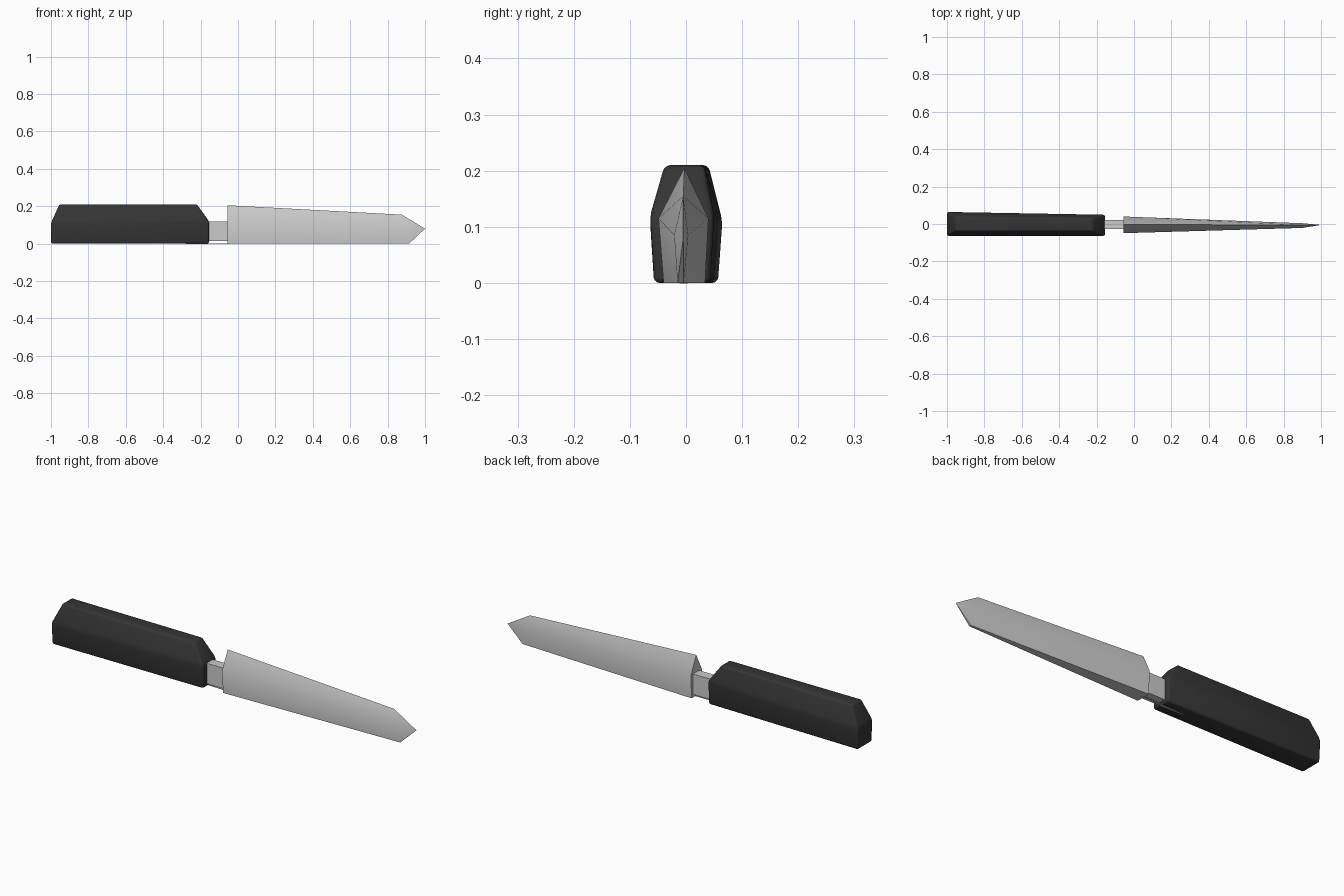
import bpy, bmesh, math

if "Cube" in bpy.data.objects:
    bpy.data.objects.remove(bpy.data.objects["Cube"])


def make_object(name, bm, material=None, bevel=0.0, angle=40):
    bmesh.ops.recalc_face_normals(bm, faces=bm.faces)
    mesh = bpy.data.meshes.new(name)
    bm.to_mesh(mesh)
    bm.free()
    obj = bpy.data.objects.new(name, mesh)
    bpy.context.collection.objects.link(obj)
    if material:
        mesh.materials.append(material)
    bpy.ops.object.select_all(action='DESELECT')
    obj.select_set(True)
    bpy.context.view_layer.objects.active = obj
    if bevel:
        mod = obj.modifiers.new("soft_edges", 'BEVEL')
        mod.width = bevel
        mod.segments = 3
        mod.limit_method = 'ANGLE'
        mod.angle_limit = math.radians(15)
        bpy.ops.object.modifier_apply(modifier=mod.name)
    bpy.ops.object.shade_smooth_by_angle(angle=math.radians(angle))
    return obj


def section(bm, levels):
    """Closed ring from (x, y_min, y_max, z) levels, bottom to top."""
    front = [bm.verts.new((x, a, z)) for x, a, b, z in levels]
    back = [f if a == b else bm.verts.new((x, b, z))
            for f, (x, a, b, z) in zip(front, levels)]
    return front, back


def loft(start, end):
    bm = bmesh.new()
    ends = [section(bm, start), section(bm, end)]
    (f0, b0), (f1, b1) = ends
    count = len(start)
    for i in range(count - 1):
        bm.faces.new((f0[i], f1[i], f1[i + 1], f0[i + 1]))
        bm.faces.new((b0[i], b0[i + 1], b1[i + 1], b1[i]))
        for f, b in ends:
            ring = [f[i], b[i], b[i + 1], f[i + 1]]
            bm.faces.new(list(dict.fromkeys(ring)))
    bm.faces.new((f0[0], b0[0], b1[0], f1[0]))
    if f0[-1] is not b0[-1]:
        bm.faces.new((f0[-1], f1[-1], b1[-1], b0[-1]))
    return bm, ends


black = bpy.data.materials.new("handle_black")
black.diffuse_color = (0.035, 0.035, 0.035, 1)
black.use_nodes = True
black.node_tree.nodes["Principled BSDF"].inputs["Base Color"].default_value = black.diffuse_color

# Handle: six-sided grip with sloped upper ends, slightly tapered
bm, _ = loft(
    [(-1, -0.057, 0.057, 0), (-1, -0.064, 0.065, 0.11), (-0.955, -0.038, 0.04, 0.21)],
    [(-0.155, -0.057, 0.043, 0), (-0.155, -0.064, 0.05, 0.12), (-0.22, -0.038, 0.033, 0.21)])
make_object("handle", bm, black, bevel=0.01)

# Neck: square bar joining handle and blade
bm, _ = loft([(-0.18, -0.027, 0.022, 0.015), (-0.18, -0.027, 0.022, 0.118)],
             [(-0.05, -0.027, 0.022, 0.015), (-0.05, -0.027, 0.022, 0.118)])
make_object("neck", bm)

# Blade: ridged top, flat tapering underside, closed by a point
bm, ends = loft(
    [(-0.055, -0.04, 0.034, 0), (-0.055, -0.049, 0.04, 0.115), (-0.055, -0.003, -0.003, 0.205)],
    [(0.915, -0.015, -0.004, 0), (0.9, -0.021, 0.004, 0.085), (0.875, -0.005, -0.005, 0.155)])
front, back = ends[1]
rim = set(front + back)
bmesh.ops.delete(bm, geom=[f for f in bm.faces if set(f.verts) <= rim], context='FACES')
tip = bm.verts.new((1, -0.005, 0.08))
for i in range(2):
    bm.faces.new((front[i], tip, front[i + 1]))
    bm.faces.new((back[i], back[i + 1], tip))
bm.faces.new((front[0], back[0], tip))
make_object("blade", bm)

# Thin sliver under the neck, running back beneath the handle
bm, _ = loft([(-0.28, -0.006, -0.002, -0.001), (-0.28, -0.006, -0.002, 0.002)],
             [(-0.05, -0.012, 0.004, -0.001), (-0.05, -0.012, 0.004, 0.002)])
make_object("underside_strip", bm)
